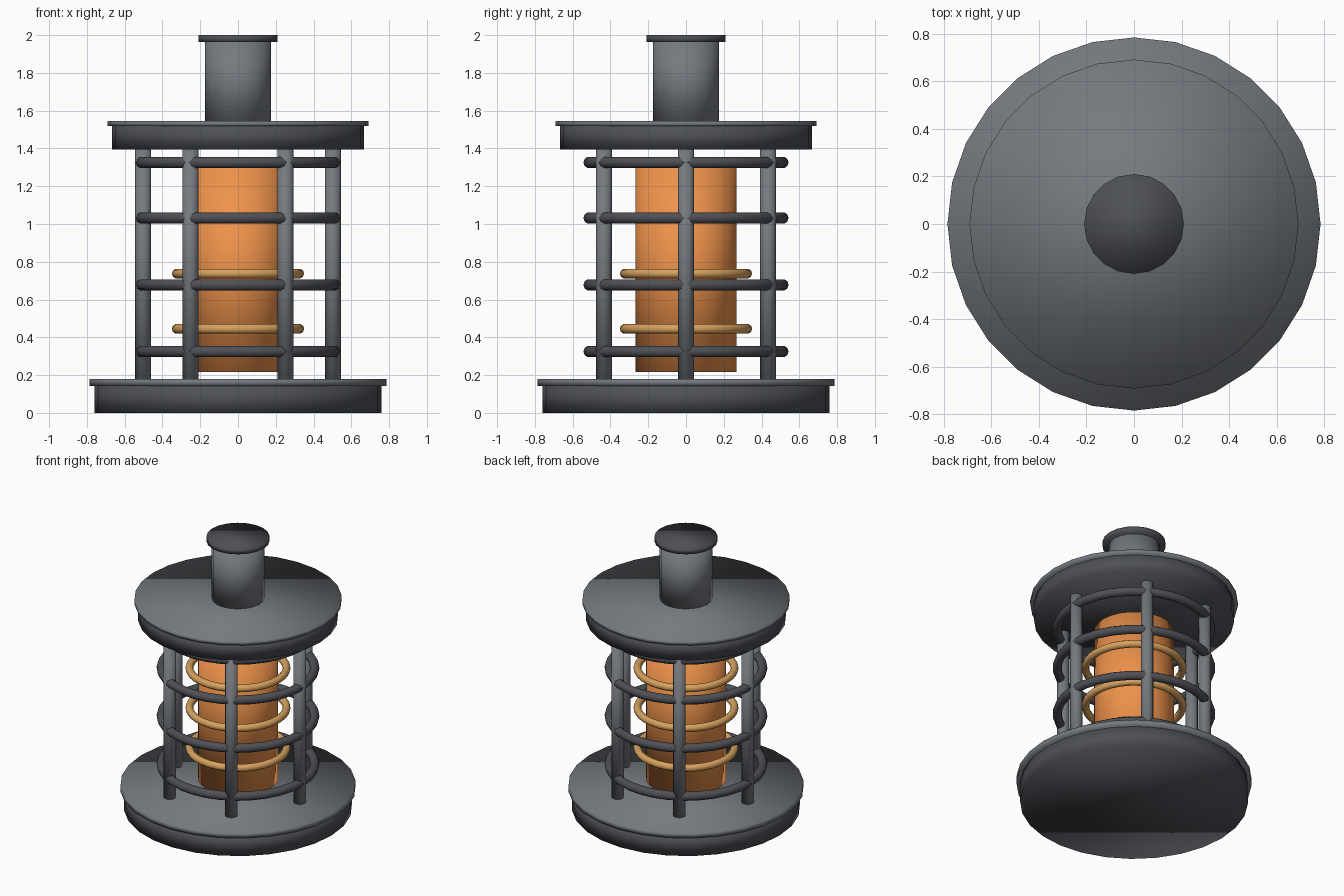
import bpy
from math import cos, sin, tau

if "Cube" in bpy.data.objects:
    bpy.data.objects.remove(bpy.data.objects["Cube"])


def material(name, r, g, b):
    m = bpy.data.materials.new(name)
    m.diffuse_color = (r, g, b, 1)
    m.use_nodes = True
    m.node_tree.nodes["Principled BSDF"].inputs["Base Color"].default_value = m.diffuse_color
    return m


iron = material("dark_iron", 0.075, 0.08, 0.092)
steel = material("steel_grey", 0.18, 0.195, 0.215)
amber = material("amber_glass", 0.86, 0.29, 0.07)
brass = material("brass", 0.68, 0.36, 0.11)


def finish(name, mat):
    ob = bpy.context.object
    ob.name = name
    ob.data.materials.append(mat)
    bpy.ops.object.shade_smooth()
    return ob


def cylinder(name, r, z0, z1, mat, sides=28, x=0, y=0):
    bpy.ops.mesh.primitive_cylinder_add(vertices=sides, radius=r, depth=z1 - z0,
                                        location=(x, y, (z0 + z1) / 2))
    return finish(name, mat)


def ring(name, major, minor, z, mat):
    bpy.ops.mesh.primitive_torus_add(major_radius=major, minor_radius=minor,
                                     major_segments=32, minor_segments=10,
                                     location=(0, 0, z))
    return finish(name, mat)


# Base drum with its overhanging plate
cylinder("base", 0.76, 0, 0.15, iron)
cylinder("base_plate", 0.785, 0.143, 0.18, steel)

# Lid drum with its overhanging plate
cylinder("lid", 0.667, 1.395, 1.53, iron)
cylinder("lid_plate", 0.692, 1.518, 1.545, steel)

# Chimney and cap
cylinder("chimney", 0.175, 1.53, 1.97, steel, 20)
cylinder("chimney_cap", 0.21, 1.963, 2.0, iron, 20)

# Glowing core and brass coils
cylinder("core", 0.267, 0.217, 1.31, amber, 24)
for i in range(3):
    ring(f"coil_{i + 1}", 0.324, 0.026, 0.445 + 0.2925 * i, brass)

# Cage of six posts and four hoops
for i in range(6):
    a = tau * i / 6
    cylinder(f"post_{i + 1}", 0.042, 0.17, 1.41, steel, 12,
             0.502 * cos(a), 0.502 * sin(a))
for i, z in enumerate((0.325, 0.678, 1.032, 1.326)):
    ring(f"cage_hoop_{i + 1}", 0.512, 0.031, z, iron)
